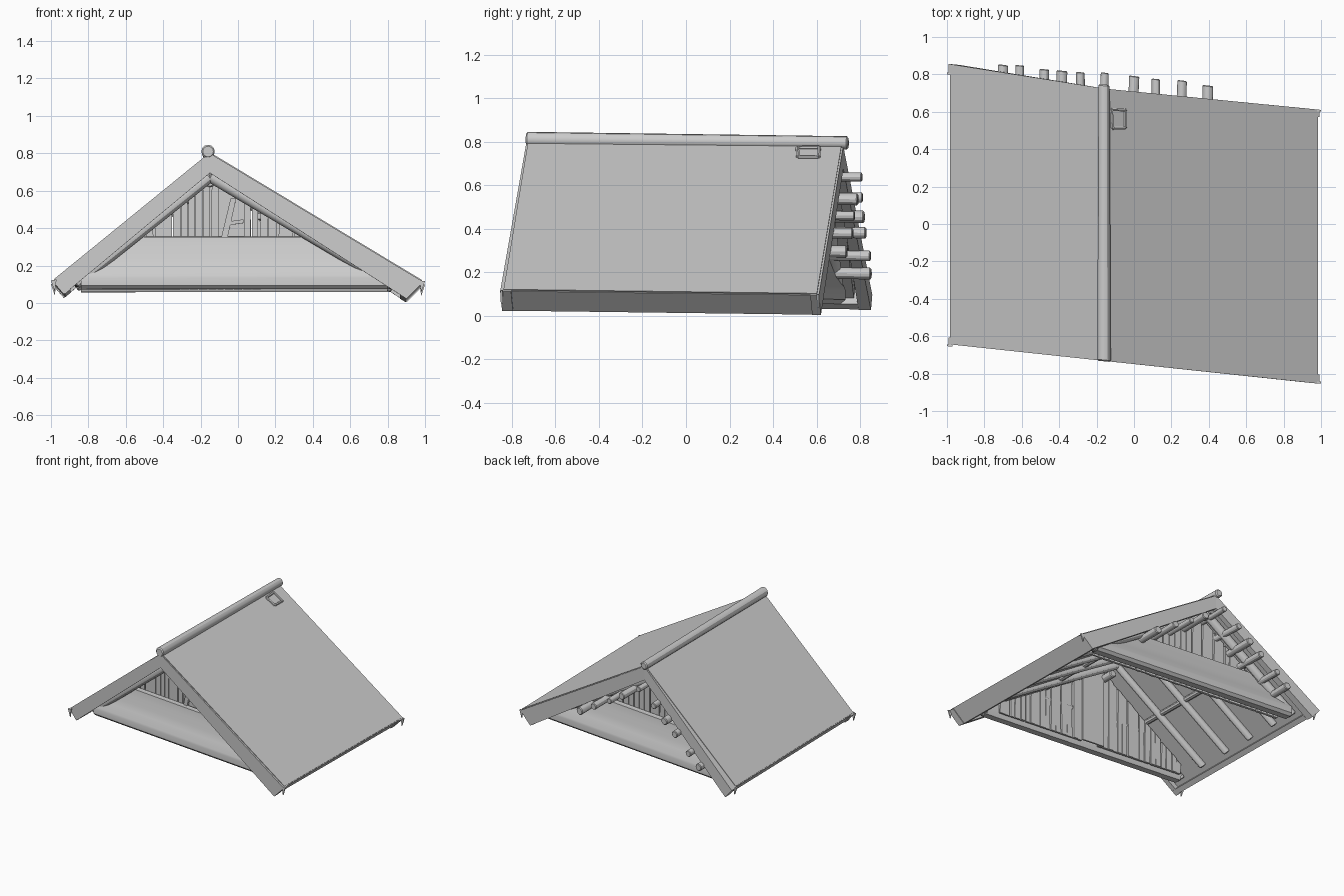
import bpy, bmesh, random
from mathutils import Vector

if "Cube" in bpy.data.objects:
    bpy.data.objects.remove(bpy.data.objects["Cube"])

random.seed(4)
RX, RZ = -0.15, 0.79             # ridge position
LX, LZ = -0.985, 0.112           # left eave
EX, EZ = 0.985, 0.105            # right eave
KL, KR = (RZ - LZ) / (RX - LX), (RZ - EZ) / (EX - RX)


def roof(x):
    return RZ - (KL * (RX - x) if x < RX else KR * (x - RX))


def finish(name, bm, smooth=False):
    # the whole roof leans: skew in plan and a slight fall to the back
    bmesh.ops.recalc_face_normals(bm, faces=bm.faces)
    for v in bm.verts:
        v.co.y -= 0.1 * v.co.x
        v.co.z -= 0.013 * v.co.y
    me = bpy.data.meshes.new(name)
    bm.to_mesh(me)
    bm.free()
    ob = bpy.data.objects.new(name, me)
    bpy.context.collection.objects.link(ob)
    if smooth:
        bpy.ops.object.select_all(action='DESELECT')
        ob.select_set(True)
        bpy.context.view_layer.objects.active = ob
        bpy.ops.object.shade_smooth_by_angle()
    return ob


def loft(name, a, b, smooth=False):
    # closed solid between two matching outlines
    bm = bmesh.new()
    a = [bm.verts.new(p) for p in a]
    b = [bm.verts.new(p) for p in b]
    bm.faces.new(a)
    bm.faces.new(b)
    for i in range(len(a)):
        j = (i + 1) % len(a)
        bm.faces.new((a[i], a[j], b[j], b[i]))
    return finish(name, bm, smooth)


def plate(name, pts, y, dy):
    # upright board: (x, z) outline given thickness along y
    return loft(name, [(x, y, z) for x, z in pts], [(x, y + dy, z) for x, z in pts])


def log(name, p, q, r, r2=None, n=12):
    p, q = Vector(p), Vector(q)
    d = q - p
    bm = bmesh.new()
    bmesh.ops.create_cone(bm, cap_ends=True, segments=n, radius1=r, radius2=r2 or r, depth=d.length)
    ends = [e for e in bm.edges if abs(e.verts[0].co.z - e.verts[1].co.z) < 1e-4]
    bmesh.ops.bevel(bm, geom=ends, offset=r * 0.2, segments=1, affect='EDGES')
    bm.transform(d.to_track_quat('Z', 'Y').to_matrix().to_4x4())
    bmesh.ops.translate(bm, vec=(p + q) / 2, verts=bm.verts)
    return finish(name, bm, True)


def slope_piece(name, xa, xb, ya, yb, top, depth, ya2=None, yb2=None, eave=False):
    # plank on a roof slope; depth 1 = full edge height, lower edge cut back at the eave
    cut = Vector((0.06, 0, -0.07) if xb < RX else (-0.09, 0, -0.09)) * depth
    down = cut if eave else Vector((0, 0, -0.105)) * depth
    za, zb = roof(xa) + top, roof(xb) + top
    t = [Vector(c) for c in ((xa, ya, za), (xb, ya if ya2 is None else ya2, zb),
                             (xb, yb if yb2 is None else yb2, zb), (xa, yb, za))]
    return loft(name, t, [v + (down if i in (0, 3) else cut) for i, v in enumerate(t)])


# roof slopes: core boards, thin covering, gable boards, eave boards
for side, ex in (("left", LX), ("right", EX)):
    s = -1 if ex < 0 else 1
    slope_piece(side + "_roof_boards", RX, ex - s * 0.01, -0.71, 0.68, -0.004, 0.6)
    slope_piece(side + "_roof_cover", RX, ex, -0.74, 0.70, 0.006, 0.12)
    slope_piece(side + "_front_gable_board", RX, ex + s * 0.006, -0.748, -0.705, 0, 1,
                -0.755 if s > 0 else -0.742)
    slope_piece(side + "_back_gable_board", RX, ex + s * 0.006, 0.67, 0.708, 0, 1,
                0.70 if s < 0 else 0.67, 0.757 if s < 0 else 0.71)
    slope_piece(side + "_eave_board", ex - s * 0.03, ex, -0.735, 0.70, -0.002, 1, eave=True)
    # small splinters hanging at the eave corners
    for y in (-0.753, 0.70):
        x = ex + s * 0.015
        plate("corner_splinter", [(x, roof(ex)), (x - s * 0.02, roof(ex) - 0.06),
                                  (x - s * 0.03, roof(ex) + 0.005)], y, 0.01)

# ridge pole
log("ridge_pole", (RX - 0.01, -0.75, 0.80), (RX - 0.01, 0.73, 0.805), 0.036, 0.03)

# small square ring lying near the ridge
ring = [(-0.12, 0.60), (-0.045, 0.605), (-0.045, 0.51), (-0.115, 0.50)]
for i in range(4):
    a, b = ring[i], ring[(i + 1) % 4]
    log("roof_ring_bar", (a[0], a[1], roof(a[0]) + 0.01), (b[0], b[1], roof(b[0]) + 0.01), 0.009, n=6)

# gable ends
for end, s in (("front", -1), ("back", 1)):
    # flared skirt running into a vertical sill
    prof = [(0.58, 0.345), (0.59, 0.29), (0.605, 0.24), (0.62, 0.19), (0.645, 0.14), (0.65, 0.125),
            (0.65, 0.085), (0.63, 0.066), (0.58, 0.066), (0.565, 0.10), (0.565, 0.15), (0.55, 0.345)]
    ends = []
    for k in (-1 / KL, 1 / KR):
        ends.append([(max(-0.84, min(0.80, RX + (0.70 - z) * k)), s * y, z) for y, z in prof])
    loft(end + "_skirt", ends[0], ends[1], True)
    log(end + "_inner_rail", (-0.56, s * 0.545, 0.33), (0.42, s * 0.545, 0.33), 0.018, n=8)
    for ex in (-0.87, 0.83):
        log(end + "_gable_rafter", (RX, s * 0.61, RZ - 0.12), (ex, s * 0.61, roof(ex) - 0.11), 0.032)

    # uneven upright slats, with a gap in the front
    x = -0.80
    while x < 0.72:
        w = random.uniform(0.032, 0.046)
        if not (s < 0 and -0.12 < x < 0.0):
            t = random.uniform(-0.006, 0.006)
            u = x + t
            plate(end + "_slat", [(x, 0.08), (x + w, 0.08), (u + w, roof(u + w) - 0.1), (u, roof(u) - 0.1)],
                  s * 0.54, -s * random.uniform(0.012, 0.022))
        x += w + random.uniform(0.002, 0.009)

# backing panel, leaning slat and cross piece in the front gap
plate("gap_panel", [(-0.14, 0.08), (0.04, 0.08), (0.04, roof(0.04) - 0.1), (-0.14, roof(-0.14) - 0.1)],
      -0.52, 0.012)
plate("leaning_slat", [(-0.10, 0.30), (-0.065, 0.30), (-0.01, 0.55), (-0.04, 0.55)], -0.55, 0.02)
plate("cross_piece", [(-0.04, 0.41), (0.03, 0.42), (0.03, 0.44), (-0.04, 0.43)], -0.545, 0.02)

# purlin ends standing proud at the back
for x in (-0.71, -0.61, -0.48, -0.39, -0.28, -0.165, -0.01, 0.115, 0.25, 0.39):
    z = roof(x) - (0.13 if x < -0.16 else 0.16)
    r = random.uniform(0.021, 0.029)
    e = random.uniform(-0.012, 0.004)
    log("back_purlin", (x, 0.50, z), (x + random.uniform(-0.008, 0.012), 0.79 + e, z), r * 0.9, r)
log("inner_ridge_stub", (RX, -0.55, RZ - 0.15), (RX, -0.42, RZ - 0.15), 0.028)

# inner rafters and cross rails under both slopes
for ex in (-0.88, 0.84):
    for y in (-0.38, -0.12, 0.14, 0.40):
        log("inner_rafter", (RX, y, RZ - 0.105), (ex, y, roof(ex) - 0.09), 0.026)
    mx = (RX + ex) / 2
    log("cross_rail", (mx, -0.55, roof(mx) - 0.085), (mx, 0.55, roof(mx) - 0.085), 0.02, n=8)
